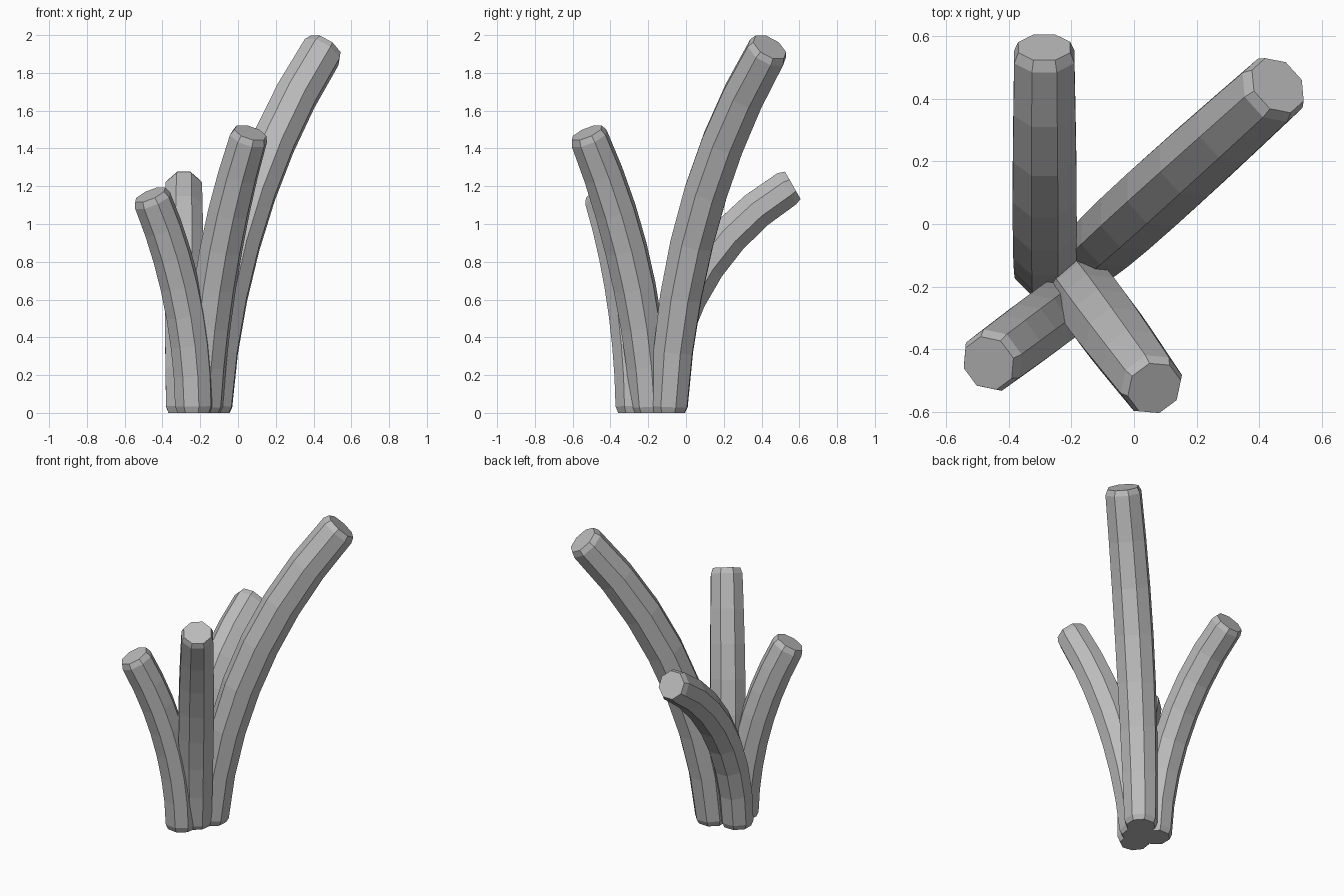
import bpy, bmesh
from math import sin, cos, pi, radians, atan2, hypot
from mathutils import Vector

cube = bpy.data.objects.get("Cube")
if cube:
    bpy.data.objects.remove(cube, do_unlink=True)

SIDES = 8
FOOT_RADIUS = 0.104
END_SCALE = 0.865
SEGMENTS = 7
CHAMFER = 0.035

grey = bpy.data.materials.new("stone_grey")
grey.use_nodes = True
colour = (0.5, 0.5, 0.5, 1)
grey.diffuse_color = colour
grey.node_tree.nodes["Principled BSDF"].inputs["Base Color"].default_value = colour


def stalk(name, base, tip, start_tilt, tip_radius, swell):
    """Octagonal tube bent along a circular arc, swelling mid-way, chamfered at both ends."""
    base, tip = Vector((*base, 0)), Vector(tip)
    run, rise = hypot(tip.x - base.x, tip.y - base.y), tip.z
    out = Vector((tip.x - base.x, tip.y - base.y, 0)).normalized()
    up = Vector((0, 0, 1))
    side = up.cross(out)
    start = radians(start_tilt)
    bend = 2 * (atan2(run, rise) - start)
    arc = hypot(run, rise) / (2 * sin(bend / 2))
    edge = CHAMFER / (arc * bend)

    # stations along the arc: chamfer, even segments, chamfer
    stations = [(0, FOOT_RADIUS * END_SCALE)]
    for i in range(SEGMENTS + 1):
        f = i / SEGMENTS
        radius = FOOT_RADIUS + (tip_radius - FOOT_RADIUS) * f + swell * sin(pi * f)
        stations.append((edge + (1 - 2 * edge) * f, radius))
    stations.append((1, tip_radius * END_SCALE))

    bm = bmesh.new()
    rings = []
    for t, radius in stations:
        tilt = start + bend * t
        centre = base + out * arc * (cos(start) - cos(tilt)) + up * arc * (sin(tilt) - sin(start))
        lean = tilt if t > 0 else 0  # the foot stays flat on the ground
        across = out * cos(lean) - up * sin(lean)
        ring = []
        for k in range(SIDES):
            a = 2 * pi * (k + 0.5) / SIDES
            ring.append(bm.verts.new(centre + radius * (across * cos(a) + side * sin(a))))
        rings.append(ring)

    # skin the rings and cap the ends
    for low, high in zip(rings, rings[1:]):
        for k in range(SIDES):
            n = (k + 1) % SIDES
            bm.faces.new((low[k], low[n], high[n], high[k]))
    bm.faces.new(rings[0][::-1])
    bm.faces.new(rings[-1])
    bmesh.ops.recalc_face_normals(bm, faces=bm.faces)

    mesh = bpy.data.meshes.new(name)
    bm.to_mesh(mesh)
    bm.free()
    mesh.materials.append(grey)
    obj = bpy.data.objects.new(name, mesh)
    bpy.context.collection.objects.link(obj)


stalk("tall_stalk", (-0.13, -0.09), (0.46, 0.443, 1.936), 3, 0.115, 0.013)
stalk("back_stalk", (-0.285, -0.135), (-0.287, 0.565, 1.205), 0, 0.104, 0.007)
stalk("front_right_stalk", (-0.232, -0.272), (-0.465, -0.445, 1.155), 0, 0.104, 0.003)
stalk("front_left_stalk", (-0.182, -0.192), (0.065, -0.525, 1.483), 3, 0.104, 0.012)
